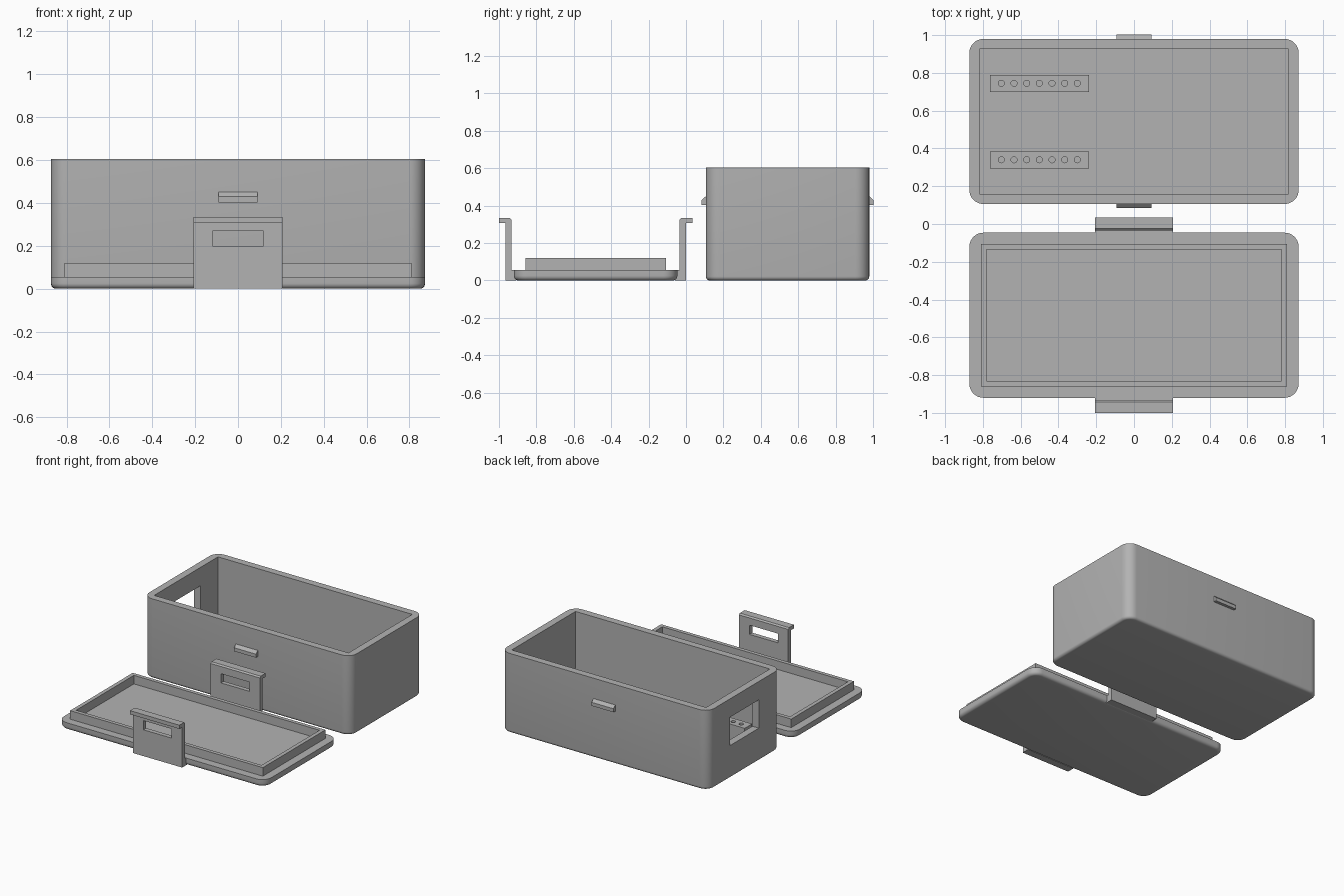
import bpy, bmesh
from mathutils import Matrix, Vector

if "Cube" in bpy.data.objects:
    bpy.data.objects.remove(bpy.data.objects["Cube"], do_unlink=True)

grey = bpy.data.materials.new("plain grey")
grey.use_nodes = True
COLOUR = (0.45, 0.45, 0.45, 1)
grey.diffuse_color = COLOUR
grey.node_tree.nodes["Principled BSDF"].inputs["Base Color"].default_value = COLOUR


def finish(bm, name):
    bmesh.ops.recalc_face_normals(bm, faces=bm.faces)
    mesh = bpy.data.meshes.new(name)
    bm.to_mesh(mesh)
    bm.free()
    mesh.materials.append(grey)
    ob = bpy.data.objects.new(name, mesh)
    bpy.context.collection.objects.link(ob)
    return ob


def add_block(bm, x, y, z):
    lo, hi = Vector((x[0], y[0], z[0])), Vector((x[1], y[1], z[1]))
    m = Matrix.Translation((lo + hi) / 2) @ Matrix.Diagonal((*(hi - lo), 1))
    bmesh.ops.create_cube(bm, size=1, matrix=m)


def block(name, x, y, z):
    bm = bmesh.new()
    add_block(bm, x, y, z)
    return finish(bm, name)


def rounded_block(name, x, y, z, corner, base):
    """Block with rounded upright corners and a rounded bottom edge."""
    bm = bmesh.new()
    add_block(bm, x, y, z)
    upright = [e for e in bm.edges
               if abs(e.verts[0].co.z - e.verts[1].co.z) > 0.01]
    bmesh.ops.bevel(bm, geom=upright, offset=corner, segments=8,
                    profile=0.5, affect='EDGES')
    bottom = [e for e in bm.edges if all(v.co.z < z[0] + 0.001 for v in e.verts)]
    bmesh.ops.bevel(bm, geom=bottom, offset=base, segments=5,
                    profile=0.5, affect='EDGES')
    return finish(bm, name)


def profile_bar(name, points, half_width):
    """Extrude a (y, z) outline along x."""
    bm = bmesh.new()
    face = bm.faces.new([bm.verts.new((-half_width, y, z)) for y, z in points])
    moved = bmesh.ops.extrude_face_region(bm, geom=[face])["geom"]
    bmesh.ops.translate(bm, vec=(2 * half_width, 0, 0),
                        verts=[v for v in moved if isinstance(v, bmesh.types.BMVert)])
    return finish(bm, name)


def cut(ob, cutter):
    cutter.hide_render = True
    mod = ob.modifiers.new("cut", 'BOOLEAN')
    mod.operation, mod.solver, mod.object = 'DIFFERENCE', 'EXACT', cutter
    bpy.context.view_layer.objects.active = ob
    bpy.ops.object.modifier_apply(modifier=mod.name)
    bpy.data.objects.remove(cutter, do_unlink=True)


def smooth(ob):
    bpy.ops.object.select_all(action='DESELECT')
    ob.select_set(True)
    bpy.context.view_layer.objects.active = ob
    bpy.ops.object.shade_smooth_by_angle()


HALF = 0.872
BOX_MID, LID_MID, DEPTH = 0.543, -0.483, 0.437

# Open box with a port in its side wall
box = rounded_block("box_body", (-HALF, HALF), (BOX_MID - DEPTH, BOX_MID + DEPTH),
                    (0, 0.605), 0.075, 0.022)
cut(box, block("cavity", (-0.817, 0.817), (0.16, 0.926), (0.055, 0.8)))
cut(box, block("port", (-1, -0.7), (0.37, 0.716), (0.25, 0.465)))
smooth(box)

# Socket rails inside the box, each with a row of holes
for label, y in (("front", 0.34), ("back", 0.745)):
    rail = block(label + "_rail", (-0.763, -0.238), (y - 0.045, y + 0.045), (0.05, 0.225))
    bm = bmesh.new()
    for i in range(7):
        spot = Matrix.Translation((-0.702 + i * 0.067, y, 0.2))
        bmesh.ops.create_cone(bm, cap_ends=True, segments=20, radius1=0.016,
                              radius2=0.016, depth=0.15, matrix=spot)
    cut(rail, finish(bm, "holes"))
    smooth(rail)

# Lid plate with a raised locating rim
lid = rounded_block("lid_plate", (-HALF, HALF), (LID_MID - DEPTH, LID_MID + DEPTH),
                    (0, 0.055), 0.075, 0.025)
smooth(lid)
rim = block("lid_rim", (-0.81, 0.81), (LID_MID - 0.376, LID_MID + 0.376), (0.05, 0.12))
cut(rim, block("rim_hollow", (-0.78, 0.78), (LID_MID - 0.347, LID_MID + 0.347), (0, 0.3)))

# Catches on the box and snap clips on the lid, front and back
CATCH = [(-0.005, 0.403), (0.022, 0.403), (0.022, 0.43), (-0.005, 0.455)]
CLIP = [(-0.012, 0), (0.046, 0), (0.046, 0.307), (0.08, 0.307), (0.08, 0.335),
        (0.022, 0.335), (0.012, 0.325), (0.012, 0.055), (-0.012, 0.055)]
for label, side in (("front", -1), ("back", 1)):
    profile_bar(label + "_catch",
                [(BOX_MID + side * (DEPTH + d), z) for d, z in CATCH], 0.092)
    clip = profile_bar(label + "_clip",
                       [(LID_MID + side * (DEPTH + d), z) for d, z in CLIP], 0.207)
    wall = LID_MID + side * (DEPTH + 0.03)
    cut(clip, block("slot", (-0.119, 0.119), (wall - 0.1, wall + 0.1), (0.2, 0.27)))
